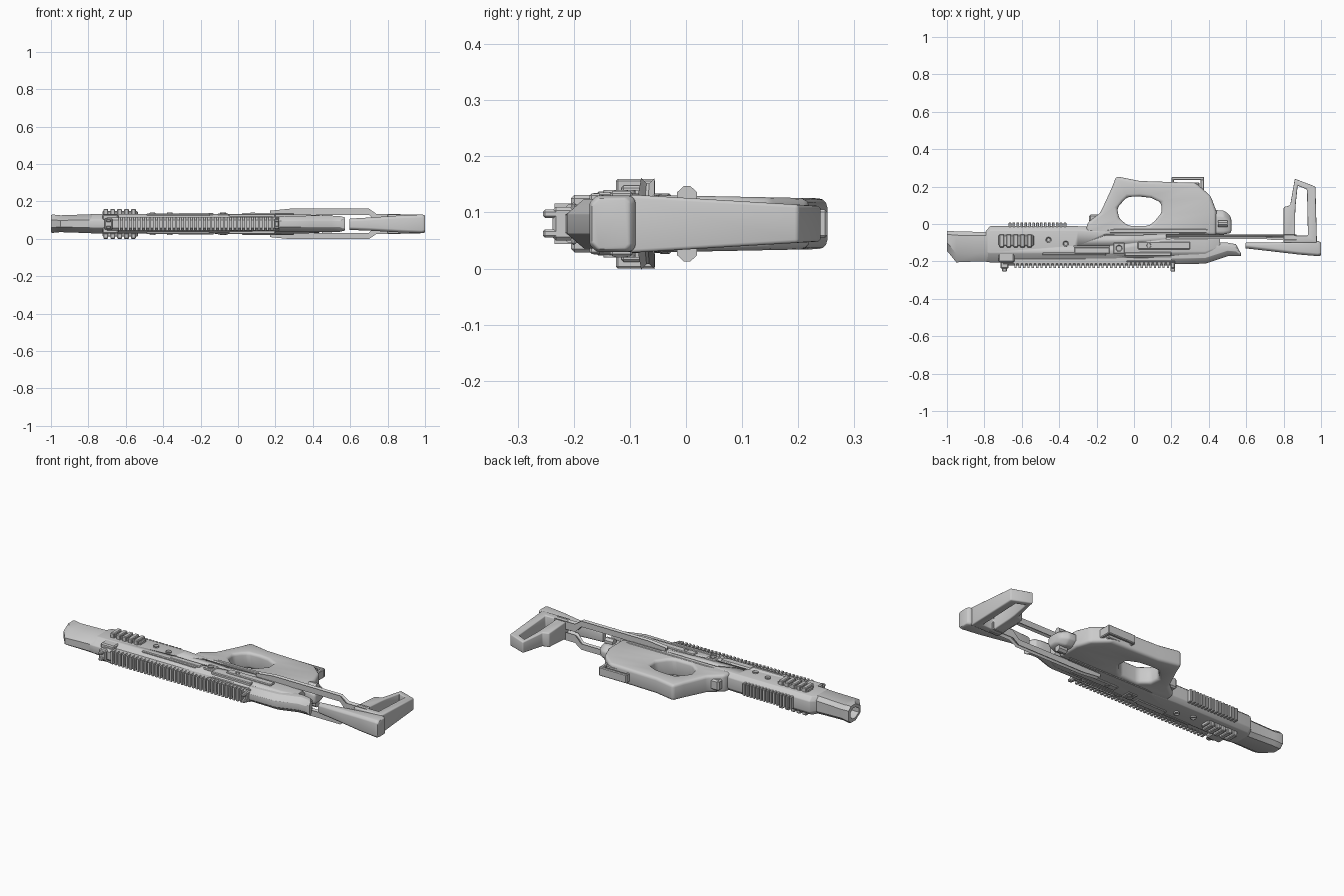
import bpy, bmesh, math
from mathutils import Matrix

cube = bpy.data.objects.get("Cube")
if cube:
    bpy.data.objects.remove(cube, do_unlink=True)

MID = 0.08  # height of the symmetry plane
grey = bpy.data.materials.new("plain_grey")
grey.use_nodes = True
grey.diffuse_color = (0.6, 0.6, 0.6, 1)
grey.node_tree.nodes["Principled BSDF"].inputs["Base Color"].default_value = (0.6, 0.6, 0.6, 1)


def finish(name, bm, bevel=0.0, segments=2):
    """Clean, round the sharp edges, and turn the bmesh into an object."""
    bmesh.ops.recalc_face_normals(bm, faces=bm.faces)
    if bevel:
        edges = [e for e in bm.edges if len(e.link_faces) == 2 and e.calc_face_angle() > math.radians(25)]
        bmesh.ops.bevel(bm, geom=edges, offset=bevel, offset_type='OFFSET', segments=segments,
                        profile=0.5, affect='EDGES', clamp_overlap=True)
    mesh = bpy.data.meshes.new(name)
    bm.to_mesh(mesh)
    bm.free()
    mesh.materials.append(grey)
    obj = bpy.data.objects.new(name, mesh)
    bpy.context.collection.objects.link(obj)
    bpy.ops.object.select_all(action='DESELECT')
    obj.select_set(True)
    bpy.context.view_layer.objects.active = obj
    bpy.ops.object.shade_smooth_by_angle(angle=math.radians(35))
    return obj


def mirror(bm):
    """Copy everything to the other flank."""
    copy = bmesh.ops.duplicate(bm, geom=bm.verts[:] + bm.edges[:] + bm.faces[:])["geom"]
    for v in copy:
        if isinstance(v, bmesh.types.BMVert):
            v.co.z = 2 * MID - v.co.z


def loft(name, sections, c0=0.01, c1=0.01, bevel=0.0, both=False):
    """Skin chamfered rectangles (x, y high, y low, z low, z high) along x."""
    bm = bmesh.new()
    rings = []
    for x, y0, y1, z0, z1 in sections:
        a, b = min(c0, (y0 - y1) * .4), min(c1, (y0 - y1) * .4)
        az, bz = min(a, (z1 - z0) * .3), min(b, (z1 - z0) * .3)
        pts = [(y0 - a, z0), (y0, z0 + az), (y0, z1 - az), (y0 - a, z1),
               (y1 + b, z1), (y1, z1 - bz), (y1, z0 + bz), (y1 + b, z0)]
        rings.append([bm.verts.new((x, y, z)) for y, z in pts])
    for r, s in zip(rings, rings[1:]):
        for i in range(8):
            j = (i + 1) % 8
            bm.faces.new((r[i], r[j], s[j], s[i]))
    bm.faces.new(rings[0])
    bm.faces.new(rings[-1])
    if both:
        mirror(bm)
    return finish(name, bm, bevel)


def ring_prism(name, outer, inner, half, slope, bevel):
    """Slab with a hole; its half thickness changes along y."""
    bm = bmesh.new()
    n = len(outer)

    def loop(points, side):
        return [bm.verts.new((x, y, MID + side * (half + slope * y))) for x, y in points]
    ot, it, ob, ib = loop(outer, 1), loop(inner, 1), loop(outer, -1), loop(inner, -1)
    for i in range(n):
        j = (i + 1) % n
        for a, b in ((ot, it), (it, ib), (ib, ob), (ob, ot)):
            bm.faces.new((a[i], a[j], b[j], b[i]))
    return finish(name, bm, bevel, 3)


def boxes(name, items, bevel=0.0, both=False):
    """Boxes given as (x0, x1, y0, y1, z0, z1)."""
    bm = bmesh.new()
    for x0, x1, y0, y1, z0, z1 in items:
        m = Matrix.Translation(((x0 + x1) / 2, (y0 + y1) / 2, (z0 + z1) / 2))
        m = m @ Matrix.Diagonal((x1 - x0, y1 - y0, z1 - z0, 1))
        bmesh.ops.create_cube(bm, size=1, matrix=m)
    if both:
        mirror(bm)
    return finish(name, bm, bevel, 1)


def discs(name, items):
    """Round pin heads on both flanks with a sunken centre."""
    bm = bmesh.new()
    for x, y, r in items:
        m = Matrix.Translation((x, y, 0.13))
        bmesh.ops.create_cone(bm, cap_ends=True, segments=16, radius1=r, radius2=r * .85,
                              depth=0.02, matrix=m)
    tops = [f for f in bm.faces if f.calc_center_median().z > 0.139]
    bmesh.ops.inset_individual(bm, faces=tops, thickness=0.005)
    for v in {v for f in tops for v in f.verts}:
        v.co.z -= 0.006
    mirror(bm)
    return finish(name, bm)


# Muzzle: outer skin folded back into a rectangular bore
loft("muzzle", [(-.78, -.042, -.2, .03, .132), (-.83, -.042, -.2, .032, .13),
                (-.95, -.04, -.205, .036, .126), (-.99, -.036, -.155, .032, .13),
                (-1, -.038, -.145, .034, .128), (-1, -.055, -.13, .05, .11),
                (-.88, -.055, -.13, .05, .11)], .02, .045)

# Main receiver with recessed slots
body = loft("receiver", [(-.81, -.06, -.198, .033, .128), (-.77, -.012, -.205, .028, .134),
                         (-.3, -.012, -.205, .028, .134), (-.15, -.02, -.205, .028, .132),
                         (.38, -.03, -.2, .03, .13), (.46, -.05, -.17, .038, .122)], .022, .05, .004)
slots = boxes("slot_cutters", [(-.04, .06, -.193, -.18, .115, .15), (.08, .18, -.193, -.18, .115, .15),
                               (-.32, -.13, -.122, -.115, .122, .15), (-.16, .05, -.062, -.056, .124, .15)],
              both=True)
slots.hide_render = True
slots.hide_viewport = True
cut = body.modifiers.new("slots", 'BOOLEAN')
cut.operation = 'DIFFERENCE'
cut.object = slots

# Tapered rear housing
loft("rear_housing", [(.2, -.1, -.215, .04, .12), (.38, -.1, -.212, .036, .124),
                      (.5, -.1, -.172, .036, .124), (.545, -.108, -.172, .038, .122),
                      (.572, -.158, -.172, .045, .115)], .015, .03, .004)

# Grip with finger opening
outer = [(-.25, .005), (-.18, .06), (-.12, .19), (-.095, .255), (.03, .23), (.33, .22),
         (.41, .15), (.44, .07), (.44, -.06), (.1, -.06), (-.26, -.06)]
inner = [(-.08, .03), (-.09, .085), (-.06, .12), (-.035, .145), (.03, .147), (.09, .14),
         (.145, .115), (.148, .06), (.11, .015), (.08, -.01), (-.03, -.01)]
ring_prism("grip", outer, inner, .05, -.02, .016)
loft("grip_ledge", [(-.2, -.03, -.06, .032, .128), (-.1, -.02, -.055, .026, .134),
                    (.38, -.02, -.055, .026, .134), (.43, -.03, -.05, .035, .125)], .01, .01)
boxes("trigger_latch", [(-.24, -.18, .01, .05, .05, .11)], .008)
loft("rear_knob", [(.42, .075, -.055, .04, .12), (.48, .072, -.055, .038, .122),
                   (.51, .05, -.05, .048, .112), (.52, .03, -.045, .055, .105)], .03, .01, .008)
loft("knob_lugs", [(.45, .02, -.016, .11, .147), (.5, .02, -.016, .11, .147)], .012, .012, both=True)

# Latch frame below the grip
boxes("latch_frame", [(.19, .35, .17, .222, .05, .11), (.2, .375, .234, .252, .055, .105),
                      (.355, .375, .18, .24, .055, .105), (.2, .215, .215, .24, .055, .105)], .004)

# Sight rail and its teeth
loft("sight_rail", [(-.7, -.17, -.222, .046, .114), (.2, -.17, -.222, .046, .114)], .005, .012)
boxes("rail_teeth", [(-.64 + i * .0233, -.628 + i * .0233, -.234, -.2, .044, .116) for i in range(36)])
boxes("rail_clamps", [(-.715, -.67, -.238, -.18, .05, .11), (.195, .22, -.238, -.19, .05, .11)], .006)
boxes("clamp_hooks", [(x, x + .025, -.255, -.225, z, z + .015)
                      for x in (-.705, .195) for z in (.055, .09)], .004)
boxes("front_collar", [(-.725, -.64, -.205, -.13, .1, .131)], .006, True)

# Side rails and underside ribs
boxes("side_rail_base", [(-.725, -.535, -.115, -.06, .12, .148)], .004, True)
boxes("side_rail_ribs", [(-.72 + i * .037, -.694 + i * .037, -.125, -.055, .13, .16)
                         for i in range(5)], .004, True)
boxes("underside_ribs", [(-.67 + i * .021, -.656 + i * .021, -.03, .008, .045, .115)
                         for i in range(15)], .002)

# Flank panels, bars and pins
boxes("flank_panels", [(-.32, -.13, -.16, -.125, .11, .137), (-.49, -.15, -.168, -.15, .11, .135),
                       (-.11, -.05, -.16, -.1, .11, .136), (.02, .3, -.135, -.095, .11, .138),
                       (-.05, .2, -.172, -.15, .11, .134), (-.04, .22, -.205, -.195, .1, .118)],
      .004, True)
discs("pins", [(-.457, -.085, .017), (-.365, -.105, .017), (-.08, -.13, .02), (.08, -.115, .014)])

# Stock rods, cranked inwards at the rear
loft("stock_rods", [(.17, -.082, -.056, .125, .14), (.28, -.08, -.056, .138, .152),
                    (.7, -.08, -.056, .138, .152), (.74, -.085, -.056, .1, .122),
                    (.87, -.085, -.056, .1, .122)], .004, .004, both=True)

# Shoulder stock
loft("stock_lower_bar", [(.595, -.1, -.13, .048, .108), (.7, -.1, -.142, .044, .114),
                         (.88, -.095, -.163, .034, .126), (.985, -.09, -.172, .03, .13),
                         (1, -.1, -.168, .034, .126)], .008, .012, .004)
ring_prism("stock_frame",
           [(.8, -.1), (.8, .09), (.835, .1), (.86, .242), (.97, .2), (.978, -.1)],
           [(.862, -.062), (.862, .06), (.864, .1), (.875, .205), (.925, .185), (.93, -.062)],
           .046, -.06, .007)
